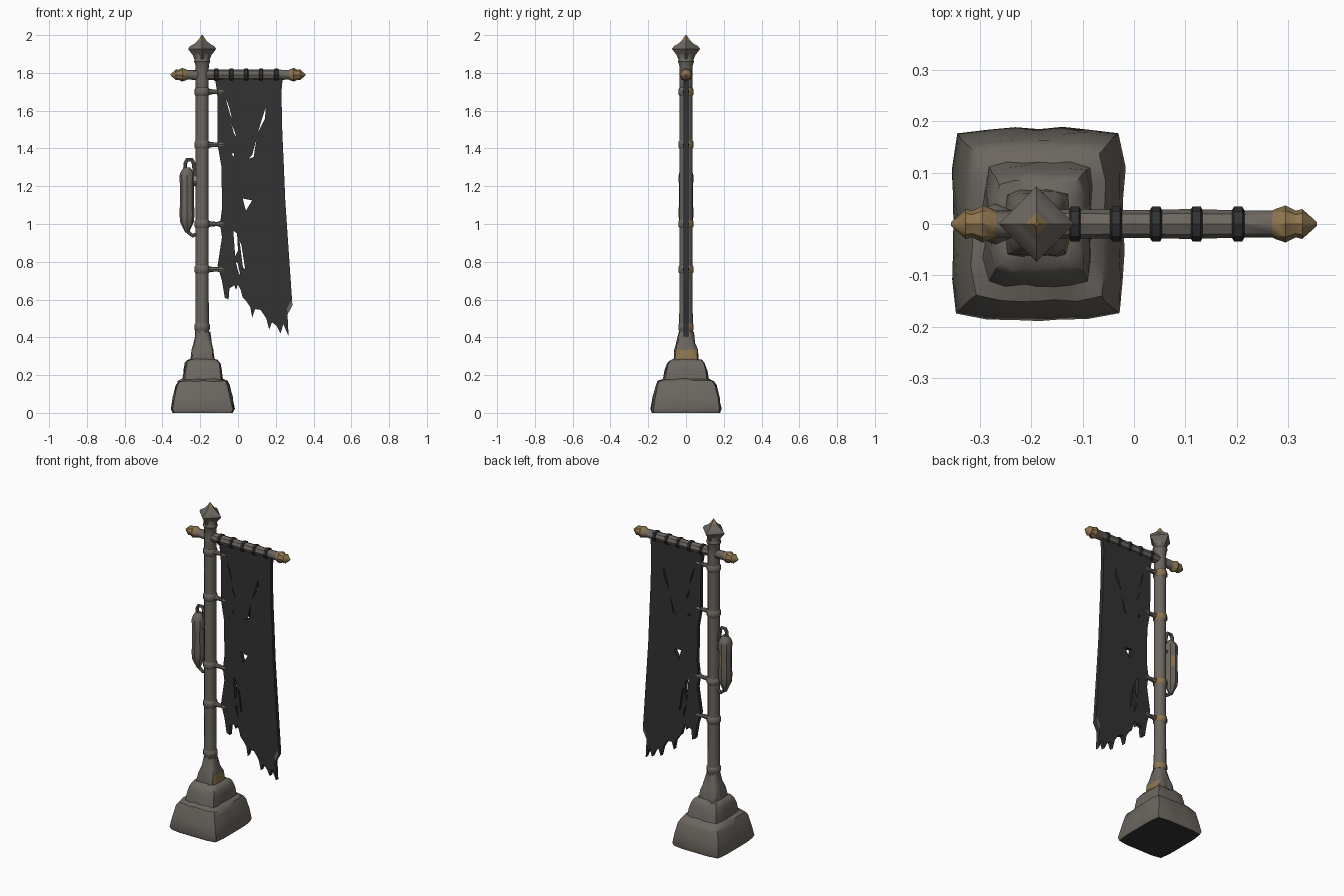
import bpy, bmesh, math, random
from mathutils import Vector

if "Cube" in bpy.data.objects:
    bpy.data.objects.remove(bpy.data.objects["Cube"])

random.seed(4)


def material(name, rgb):
    m = bpy.data.materials.new(name)
    m.diffuse_color = (*rgb, 1)
    m.use_nodes = True
    m.node_tree.nodes["Principled BSDF"].inputs["Base Color"].default_value = m.diffuse_color
    return m


STONE = material("weathered_grey", (0.150, 0.134, 0.116))
CLOTH = material("charcoal_cloth", (0.032, 0.032, 0.033))
BRASS = material("dull_brass", (0.27, 0.175, 0.075))
PX = -0.19  # pole position


def loft(name, rings, mats, axis='Z', origin=(PX, 0, 0), n=10, jitter=0.0, rule=None):
    """Rings are (position, radius) or (position, rx, ry, squareness)."""
    bm = bmesh.new()
    loops = []
    for ring in rings:
        t, rx = ring[0], ring[1]
        ry, p = (ring[2], ring[3]) if len(ring) > 2 else (rx, 2)
        loop = []
        for i in range(n):
            a = 2 * math.pi * i / n
            c, s = math.cos(a), math.sin(a)
            k = (abs(c) ** p + abs(s) ** p) ** (-1 / p)
            u, v = rx * k * c, ry * k * s
            co = Vector((u, v, t)) if axis == 'Z' else Vector((t, u, v))
            if jitter and t > 0.001:
                co += Vector([random.uniform(-jitter, jitter) for _ in range(3)])
            loop.append(bm.verts.new(co + Vector(origin)))
        loops.append(loop)
    for a, b in zip(loops, loops[1:]):
        for i in range(n):
            j = (i + 1) % n
            bm.faces.new((a[i], a[j], b[j], b[i]))
    bm.faces.new(loops[0][::-1])
    bm.faces.new(loops[-1])
    bmesh.ops.recalc_face_normals(bm, faces=bm.faces)
    if rule:
        for f in bm.faces:
            f.material_index = rule(f.calc_center_median(), f.normal)
    me = bpy.data.meshes.new(name)
    bm.to_mesh(me)
    bm.free()
    for m in mats:
        me.materials.append(m)
    ob = bpy.data.objects.new(name, me)
    bpy.context.collection.objects.link(ob)
    return ob


def curve_object(name, splines, mat, dims, cyclic):
    cu = bpy.data.curves.new(name, 'CURVE')
    cu.dimensions = dims
    for pts in splines:
        sp = cu.splines.new('POLY')
        sp.points.add(len(pts) - 1)
        for q, co in zip(sp.points, pts):
            q.co = (*co, 1) if len(co) == 3 else (*co, 0, 1)
        sp.use_cyclic_u = cyclic
    cu.materials.append(mat)
    ob = bpy.data.objects.new(name, cu)
    bpy.context.collection.objects.link(ob)
    return ob


def to_mesh(ob):
    bpy.ops.object.select_all(action='DESELECT')
    ob.select_set(True)
    bpy.context.view_layer.objects.active = ob
    bpy.ops.object.convert(target='MESH')


def tube(name, pts, r):
    ob = curve_object(name, [pts], STONE, '3D', False)
    ob.data.bevel_depth = r
    ob.data.bevel_resolution = 2
    ob.data.use_fill_caps = True
    to_mesh(ob)


def cloth(name, outlines, half, mat):
    ob = curve_object(name, outlines, mat, '2D', True)
    ob.data.fill_mode = 'BOTH'
    ob.data.extrude = half
    ob.rotation_euler.x = math.pi / 2
    to_mesh(ob)


# Stepped, worn stone foot; dark underside, brass patch on the right of the collar
def foot_rule(c, nrm):
    if nrm.z < -0.9 and c.z < 0.02:
        return 1
    return 2 if 0.29 < c.z < 0.33 and nrm.x > 0.7 else 0


loft("stone_foot", [
    (0, .160, .180, 12), (.02, .168, .187, 12), (.08, .157, .176, 12), (.145, .141, .160, 12),
    (.168, .130, .148, 10), (.178, .105, .120, 10), (.225, .099, .111, 10), (.262, .092, .098, 10),
    (.278, .080, .086, 8), (.284, .062, .064, 8), (.335, .056, .060, 6), (.37, .047, .050, 3),
    (.43, .038, .040, 2)],
    [STONE, CLOTH, BRASS], origin=(-.187, 0, 0), n=24, jitter=.0035, rule=foot_rule)

# Pole with flared neck
loft("pole", [(.40, .037), (.7, .034), (1.2, .035), (1.6, .034), (1.80, .034),
              (1.845, .036), (1.86, .043), (1.875, .038), (1.90, .04)], [STONE], n=12)

# Four-pointed finial with brass tip
loft("finial", [(1.87, .040), (1.895, .050), (1.926, .074), (1.94, .066), (1.955, .040),
                (1.972, .022), (2.0, .003)], [STONE, BRASS], n=4,
     rule=lambda c, nrm: int(c.z > 1.965))

# Pole rings, brass on the hidden lower side, with stub arms holding the banner
for k, z in enumerate((.455, .76, 1.0, 1.42, 1.70)):
    loft(f"pole_ring_{k}", [(z - .022, .034), (z - .012, .041), (z + .012, .041), (z + .022, .034)],
         [STONE, BRASS], n=12,
         rule=lambda c, nrm, z=z: int(c.z < z + .005 and nrm.x + nrm.y > .9))
    if k:
        loft(f"banner_arm_{k}", [(-.165, .022), (-.145, .014), (-.11, .011), (-.095, .017), (-.075, .014)],
             [STONE], axis='X', origin=(0, 0, z), n=8)

# Crossbar with pointed brass ends
half_bar = [(.27, .026), (.275, .029), (.295, .036), (.315, .026), (.328, .029), (.357, .003)]
bar = [(-x, r) for x, r in reversed(half_bar)]
bar += [(x, .027 + .002 * (i % 2)) for i, x in enumerate((-.2, -.1, 0, .1, .2))] + half_bar
loft("crossbar", bar, [STONE, BRASS], axis='X', origin=(0, 0, 1.79), n=8,
     rule=lambda c, nrm: int(abs(c.x) > .27))

# Cloth loops around the crossbar
for k, x in enumerate((-.115, -.035, .043, .122, .203)):
    loft(f"cloth_loop_{k}", [(x - .012, .027), (x - .008, .034), (x + .008, .034), (x + .012, .027)],
         [CLOTH], axis='X', origin=(0, 0, 1.79), n=8)

# Torn banner outline and its holes (x, z)
outline = [(-.13, 1.81), (-.11, 1.70), (-.108, 1.42), (-.087, 1.30), (-.085, 1.08), (-.095, 1.0),
           (-.085, .93), (-.108, .78), (-.085, .70), (-.07, .61), (-.05, .60), (-.045, .66), (-.02, .675),
           (-.01, .65), (.0, .68), (.015, .65), (.025, .61), (.045, .59), (.065, .56), (.075, .505),
           (.09, .55), (.12, .545), (.15, .50), (.165, .44), (.18, .48), (.205, .46), (.225, .42),
           (.24, .47), (.268, .405), (.262, .52), (.288, .57), (.275, .76), (.262, .95), (.25, 1.13),
           (.243, 1.3), (.234, 1.5), (.23, 1.70), (.24, 1.81)]
holes = [
    [(-.066, 1.665), (-.05, 1.63), (-.032, 1.56), (-.042, 1.58)],
    [(-.035, 1.53), (-.022, 1.50), (-.008, 1.46), (-.022, 1.48)],
    [(-.036, 1.37), (-.022, 1.375), (-.02, 1.355)],
    [(.147, 1.62), (.143, 1.56), (.104, 1.48), (.122, 1.54)],
    [(.055, 1.345), (.083, 1.355), (.098, 1.45), (.075, 1.365)],
    [(.025, 1.135), (.075, 1.125), (.042, 1.07)],
    [(-.025, .965), (-.005, .95), (0, .86), (-.015, .83)],
    [(.008, .91), (.018, .89), (.038, .76), (.026, .77)],
    [(-.012, .80), (.0, .79), (.012, .73), (.003, .74)]]
cloth("banner", [outline] + holes, .012, CLOTH)
cloth("banner_faded_corner", [[(.264, .525), (.287, .57), (.283, .60), (.258, .55)]], .0135, STONE)

# Hanging lantern on the left, with its hooks
LX = -.27
loft("lantern_body", [(.955, .010), (.985, .024), (1.01, .036), (1.05, .040), (1.12, .037), (1.19, .037),
                      (1.255, .040), (1.275, .034), (1.30, .016)],
     [STONE, BRASS], origin=(LX, 0, 0), n=8,
     rule=lambda c, nrm: int(1.12 < c.z < 1.19 and nrm.y > .8 and nrm.x > 0))
tube("lantern_upper_hook", [(LX - .01, 0, 1.27), (LX - .01, 0, 1.32), (LX, 0, 1.34), (-.245, 0, 1.341),
                            (-.236, 0, 1.325), (-.23, 0, 1.28), (-.215, 0, 1.25)], .010)
tube("lantern_arm", [(LX + .02, 0, 1.22), (-.21, 0, 1.21)], .013)
tube("lantern_lower_hook", [(LX, 0, .98), (-.262, 0, .955), (-.24, 0, .938), (-.21, 0, .95)], .010)

# Smooth shading with kept edges
bpy.ops.object.select_all(action='SELECT')
bpy.context.view_layer.objects.active = bpy.data.objects["pole"]
bpy.ops.object.shade_smooth_by_angle(angle=math.radians(40))
